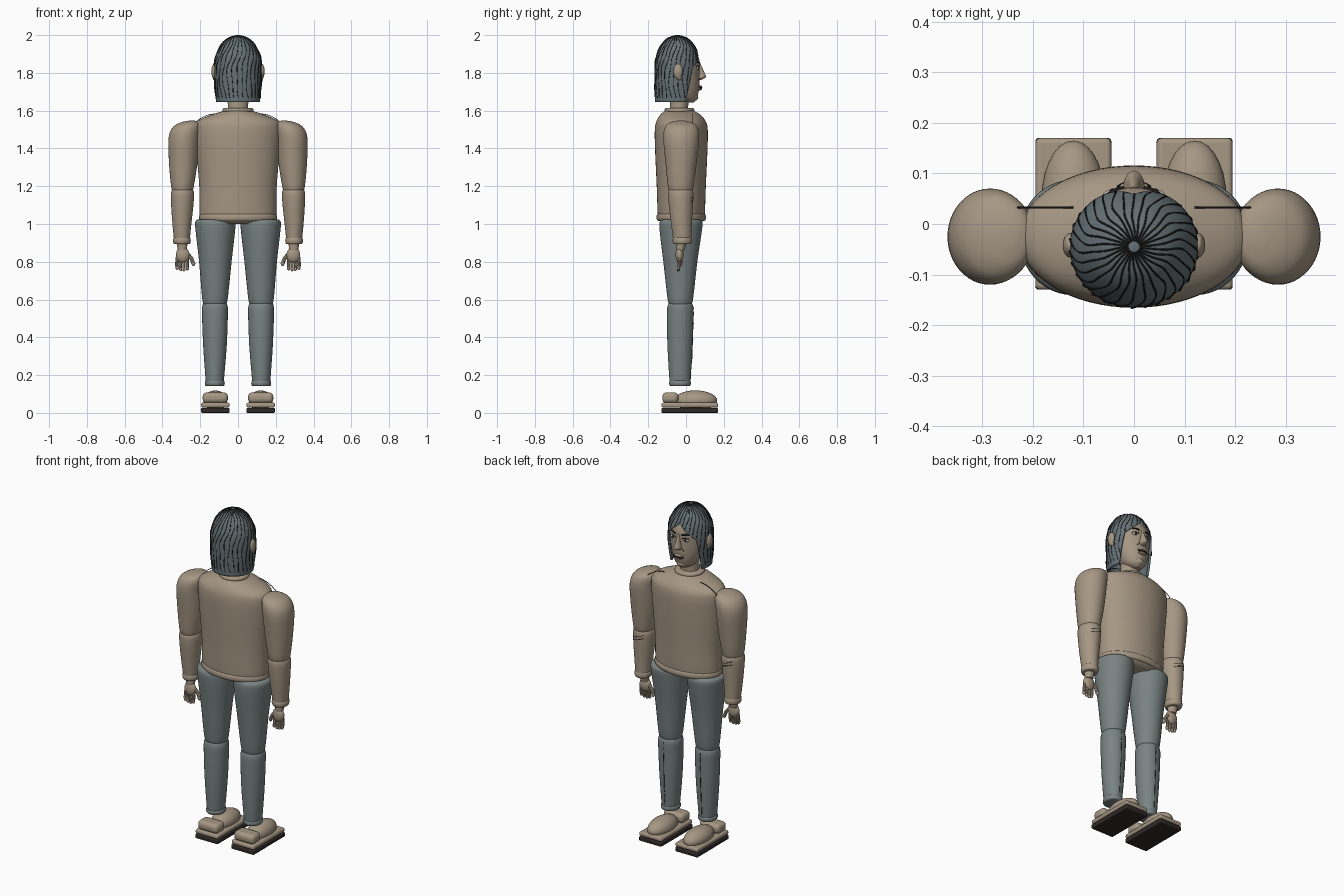
import bpy, bmesh, math, random
from mathutils import Vector, Matrix

random.seed(4)
if "Cube" in bpy.data.objects:
    bpy.data.objects.remove(bpy.data.objects["Cube"])


def material(name, rgb):
    m = bpy.data.materials.new(name)
    m.use_nodes = True
    m.diffuse_color = (*rgb, 1)
    m.node_tree.nodes["Principled BSDF"].inputs["Base Color"].default_value = (*rgb, 1)
    return m


TAN = material("warm tan", (0.38, 0.31, 0.23))
DENIM = material("grey trousers", (0.19, 0.23, 0.225))
HAIR = material("blue grey hair", (0.13, 0.165, 0.18))
DARK = material("dark line", (0.02, 0.018, 0.018))
SOLE = material("dark sole", (0.03, 0.022, 0.02))
WHITE = material("eye white", (0.5, 0.48, 0.44))


def finish(bm, name, mat):
    bmesh.ops.recalc_face_normals(bm, faces=bm.faces[:])
    me = bpy.data.meshes.new(name)
    bm.to_mesh(me)
    bm.free()
    me.materials.append(mat)
    ob = bpy.data.objects.new(name, me)
    bpy.context.collection.objects.link(ob)
    return ob


def dense(rings, steps=5):
    """Smoothly interpolate ring data (z, x, y, rx, ry)."""
    r = [Vector(v) for v in rings]
    out = []
    for i in range(len(r) - 1):
        a, b, c, d = r[max(i - 1, 0)], r[i], r[i + 1], r[min(i + 2, len(r) - 1)]
        for s in range(steps):
            t = s / steps
            out.append(0.5 * (2 * b + (c - a) * t + (2 * a - 5 * b + 4 * c - d) * t ** 2
                              + (3 * b - a - 3 * c + d) * t ** 3))
    return out + [r[-1]]


def on_ring(ring, ang, k=1.0):
    z, x, y, rx, ry = ring
    return Vector((x + k * rx * math.cos(ang), y + k * ry * math.sin(ang), z))


def loft_mesh(rings, n=48):
    bm = bmesh.new()
    loops = [[bm.verts.new(on_ring(r, 2 * math.pi * i / n)) for i in range(n)] for r in rings]
    for a, b in zip(loops, loops[1:]):
        for i in range(n):
            bm.faces.new((a[i], a[(i + 1) % n], b[(i + 1) % n], b[i]))
    bm.faces.new(loops[0])
    bm.faces.new(loops[-1])
    return bm


def loft(name, rings, mat, n=48):
    return finish(loft_mesh(dense(rings), n), name, mat)


def band(name, z, h, x, y, rx, ry, mat, bulge=0.008):
    """Rounded cuff, hem or collar."""
    rings = []
    for i in range(9):
        a = math.pi * i / 8
        g = bulge * math.sin(a) - bulge
        rings.append((z - h / 2 * math.cos(a), x, y, rx + g, ry + g))
    return finish(loft_mesh(rings), name, mat)


def ball(name, loc, radii, mat):
    bm = bmesh.new()
    bmesh.ops.create_uvsphere(bm, u_segments=28, v_segments=16, radius=1,
                              matrix=Matrix.Translation(loc) @ Matrix.Diagonal((*radii, 1)))
    return finish(bm, name, mat)


def block(name, loc, size, bevel, mat):
    bm = bmesh.new()
    bmesh.ops.create_cube(bm, size=1, matrix=Matrix.Translation(loc) @ Matrix.Diagonal((*size, 1)))
    ob = finish(bm, name, mat)
    mod = ob.modifiers.new("rounding", "BEVEL")
    mod.width, mod.segments = bevel, 4
    return ob


def tubes(name, lines, radius, mat, sides=2):
    cu = bpy.data.curves.new(name, "CURVE")
    cu.dimensions, cu.bevel_depth, cu.bevel_resolution, cu.use_fill_caps = "3D", radius, sides, True
    for line in lines:
        sp = cu.splines.new("POLY")
        sp.points.add(len(line) - 1)
        for p, co in zip(sp.points, line):
            p.co = (*co, 1)
    tmp = bpy.data.objects.new(name, cu)
    bpy.context.collection.objects.link(tmp)
    bpy.context.view_layer.update()
    me = bpy.data.meshes.new_from_object(tmp.evaluated_get(bpy.context.evaluated_depsgraph_get()))
    bpy.data.objects.remove(tmp)
    me.materials.clear()
    me.materials.append(mat)
    ob = bpy.data.objects.new(name, me)
    bpy.context.collection.objects.link(ob)
    return ob


# Sweater body, hem, collar, neck
loft("sweater_body", [(1.0, 0, -.025, .165, .09), (1.02, 0, -.025, .195, .118), (1.06, 0, -.025, .203, .125),
                      (1.2, 0, -.025, .205, .13), (1.4, 0, -.025, .222, .139), (1.5, 0, -.025, .228, .14),
                      (1.545, 0, -.026, .212, .13), (1.58, 0, -.03, .135, .105), (1.6, 0, -.035, .07, .075)], TAN, 64)
band("sweater_hem", 1.035, .036, 0, -.025, .207, .131, TAN)
band("collar", 1.602, .024, 0, -.035, .083, .08, TAN, .012)
loft("neck", [(1.57, 0, -.036, .056, .05), (1.63, 0, -.036, .054, .048), (1.7, 0, -.03, .058, .052)], TAN)

# Head and face, which looks toward +y
loft("head", [(1.643, 0, .018, .018, .022), (1.665, 0, 0, .055, .057), (1.72, 0, -.02, .086, .09),
              (1.8, 0, -.035, .106, .107), (1.88, 0, -.04, .107, .108), (1.95, 0, -.045, .072, .07),
              (1.972, 0, -.045, .03, .03)], TAN)
loft("nose", [(1.763, 0, .068, .012, .012), (1.778, 0, .074, .021, .031), (1.805, 0, .07, .014, .026),
              (1.855, 0, .062, .008, .012)], TAN, 20)
ball("upper_lip", (0, .07, 1.728), (.03, .016, .007), TAN)
ball("lower_lip", (0, .067, 1.715), (.025, .018, .008), TAN)
ball("chin", (0, .04, 1.672), (.03, .025, .022), TAN)
tubes("mouth_line", [[(x * .011, .084 - .0012 * x * x, 1.721) for x in range(-3, 4)]], .003, DARK)

# Hair shell with a parted face opening
hair_rings = dense([(1.645, 0, -.05, .116, .114), (1.72, 0, -.047, .123, .118), (1.82, 0, -.045, .127, .12),
                    (1.89, 0, -.045, .119, .113), (1.95, 0, -.045, .09, .086), (1.985, 0, -.045, .052, .05),
                    (2.0, 0, -.045, .004, .004)])


def in_opening(p):
    return p.y > .2 * (p.z - 1.65) and p.z + .9 * abs(p.x) < 1.915


bm = loft_mesh(hair_rings, 72)
for co, no in (((0, 0, 1.65), (0, 1, -.2)), ((0, 0, 1.915), (.9, 0, 1)), ((0, 0, 1.915), (-.9, 0, 1))):
    bmesh.ops.bisect_plane(bm, geom=bm.verts[:] + bm.edges[:] + bm.faces[:], plane_co=co, plane_no=no)
gone = [f for f in bm.faces if in_opening(f.calc_center_median()) or f.calc_center_median().z < 1.6451]
bmesh.ops.delete(bm, geom=gone, context="FACES")
hair = finish(bm, "hair", HAIR)
shell = hair.modifiers.new("thickness", "SOLIDIFY")
shell.thickness, shell.offset = .012, -1

# Fine strands swirling from the crown
strands = []
for i in range(30):
    ang, wave = 2 * math.pi * i / 30, random.uniform(0, 6)
    line = []
    for j, ring in enumerate(reversed(hair_rings[2:-1])):
        a = ang + .16 * math.sin(j * .22) + .03 * math.sin(j * .7 + wave)
        p = on_ring(ring, a, 1.004 + .012 * math.sin(j * .9 + wave))
        if in_opening(p):
            break
        line.append(p)
    if len(line) > 2:
        strands.append(line)
tubes("hair_strands", strands, .0018, DARK, 1)
ball("crown", (0, -.045, 1.992), (.02, .02, .008), HAIR)

# Sweater, arm and leg profiles for the left side
UPPER_ARM = [(1.17, .294, -.028, .052, .058), (1.2, .294, -.028, .06, .068), (1.32, .29, -.026, .075, .082),
             (1.45, .286, -.025, .082, .095), (1.51, .272, -.025, .075, .087), (1.537, .255, -.025, .05, .06),
             (1.547, .245, -.025, .015, .02)]
FOREARM = [(.92, .297, -.02, .042, .048), (1.0, .297, -.024, .05, .055), (1.1, .295, -.027, .059, .064),
           (1.165, .294, -.028, .061, .067), (1.188, .294, -.028, .05, .056)]
THIGH = [(.57, .122, -.03, .055, .055), (.6, .122, -.03, .067, .067), (.8, .12, -.03, .086, .09),
         (.95, .12, -.028, .103, .11), (1.01, .12, -.026, .107, .113), (1.025, .12, -.026, .09, .095)]
SHIN = [(.145, .123, -.032, .046, .05), (.18, .123, -.032, .049, .056), (.35, .122, -.032, .062, .066),
        (.5, .122, -.031, .068, .07), (.56, .122, -.03, .068, .069), (.585, .122, -.03, .058, .058)]

for side, s in (("left", 1), ("right", -1)):
    def flip(rings):
        return [(z, s * x, y, rx, ry) for z, x, y, rx, ry in rings]

    # Arm with cuff and creases
    loft(side + "_upper_arm", flip(UPPER_ARM), TAN)
    loft(side + "_forearm", flip(FOREARM), TAN)
    band(side + "_cuff", .912, .038, s * .297, -.02, .047, .051, TAN)
    ring = (1.13, s * .295, -.027, .06, .0655)
    tubes(side + "_elbow_creases",
          [[on_ring(ring, a * .15 + 1.57) + Vector((0, 0, k + a * .003)) for a in range(-4, 5)]
           for k in (0, .018)], .0018, DARK, 1)
    tubes(side + "_shoulder_seam",
          [[(s * (.12 + .011 * i), .033, 1.583 - .0003 * i - .00045 * i * i) for i in range(11)]], .002, DARK, 1)

    # Hand with fingers and thumb
    loft(side + "_wrist", [(.86, s * .295, -.03, .024, .022), (.91, s * .296, -.025, .03, .03)], TAN, 24)
    ball(side + "_palm", (s * .293, -.034, .836), (.036, .021, .042), TAN)
    for i in range(4):
        x = .268 + .018 * i
        tip = .757 + .006 * abs(i - 1.3)
        tubes(f"{side}_finger_{i + 1}", [[(s * x, -.034, .825), (s * (x + .001 * i), -.036, .785),
                                          (s * x, -.04, tip)]], .0085, TAN)
        ball(f"{side}_fingertip_{i + 1}", (s * x, -.04, tip), (.0085, .0085, .01), TAN)
    tubes(side + "_thumb", [[(s * .27, -.03, .846), (s * .247, -.028, .818), (s * .236, -.028, .79)]], .01, TAN)
    ball(side + "_thumb_tip", (s * .236, -.028, .79), (.01, .01, .012), TAN)

    # Trouser leg with hem and front crease
    loft(side + "_thigh", flip(THIGH), DENIM)
    loft(side + "_shin", flip(SHIN), DENIM)
    band(side + "_trouser_hem", .157, .03, s * .123, -.032, .053, .058, DENIM)
    tubes(side + "_trouser_crease",
          [[on_ring(r, math.pi / 2, 1 + .02 * math.sin(i * 1.3))
            for i, r in enumerate(dense(flip(SHIN[1:-1]), 9))]], .0018, DARK, 1)

    # Shoe
    block(side + "_sole", (s * .12, .02, .013), (.15, .3, .026), .006, SOLE)
    block(side + "_midsole", (s * .12, .02, .041), (.15, .3, .026), .01, TAN)
    ball(side + "_shoe_upper", (s * .12, .05, .065), (.063, .115, .054), TAN)
    block(side + "_shoe_heel", (s * .12, -.083, .08), (.134, .085, .056), .022, TAN)

    # Ear, eye, brow and cheek line
    ball(side + "_ear", (s * .127, -.042, 1.808), (.014, .024, .04), TAN)
    ball(side + "_ear_lobe", (s * .124, -.036, 1.775), (.01, .012, .013), TAN)
    ball(side + "_eye", (s * .042, .058, 1.826), (.019, .01, .009), WHITE)
    ball(side + "_iris", (s * .042, .064, 1.826), (.008, .006, .008), DARK)
    tubes(side + "_eyelid", [[(s * (.022 + .01 * i), .07 - .0013 * i * i, 1.832 + .005 * math.sin(i * .78))
                              for i in range(5)]], .003, DARK)
    tubes(side + "_eyebrow", [[(s * (.02 + .011 * i), .07 - .0016 * i * i, 1.853 + .006 * math.sin(i * .7))
                               for i in range(5)]], .005, DARK)
    tubes(side + "_cheek_line", [[(s * .024, .07, 1.77), (s * .036, .062, 1.75), (s * .042, .055, 1.725)]],
          .002, DARK, 1)

# Smooth shading with crisp rims
bpy.ops.object.select_all(action="DESELECT")
for ob in bpy.context.collection.objects:
    if ob.type == "MESH":
        ob.select_set(True)
        bpy.context.view_layer.objects.active = ob
bpy.ops.object.shade_smooth_by_angle(angle=math.radians(40))
